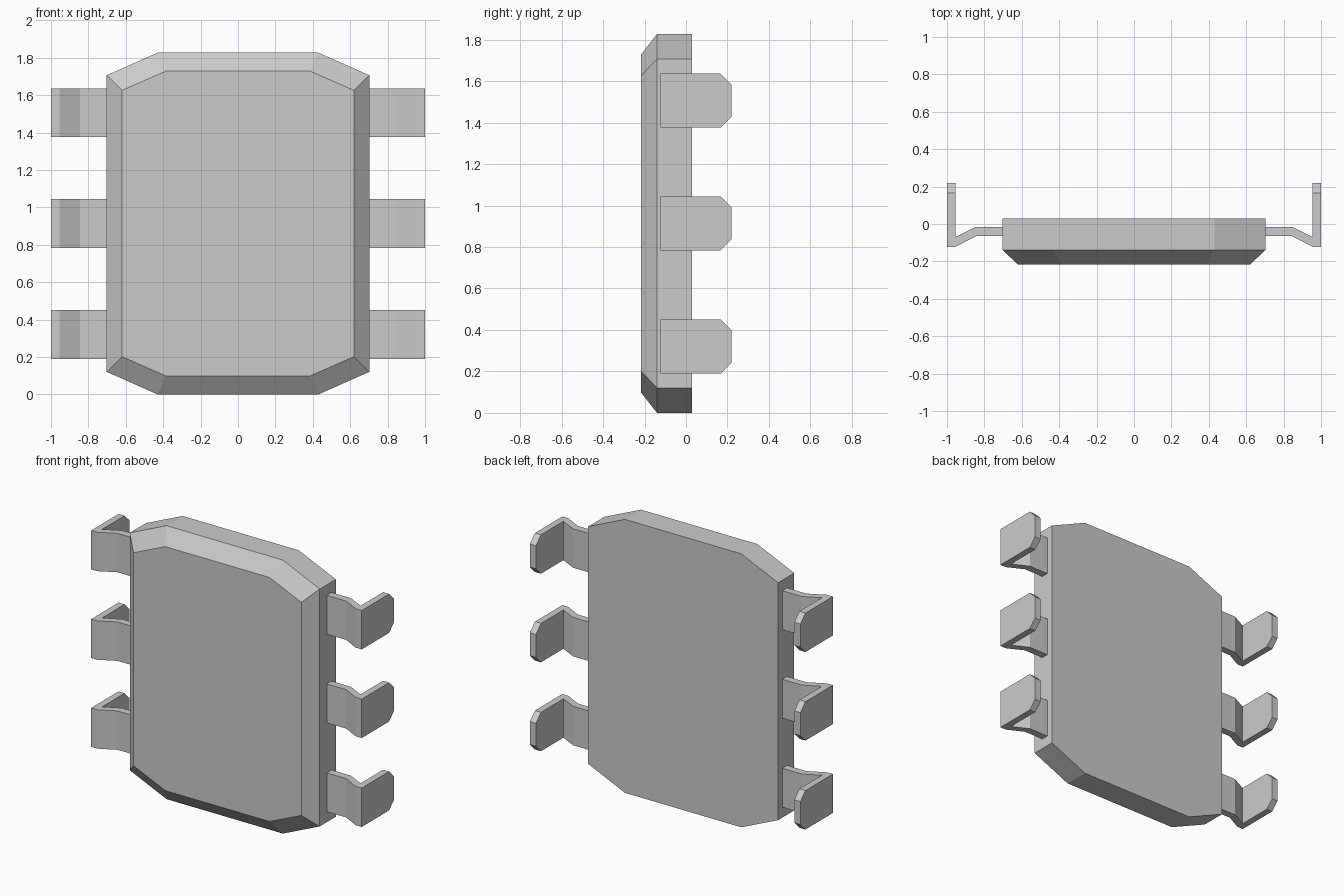
import bpy
import bmesh

cube = bpy.data.objects.get("Cube")
if cube:
    bpy.data.objects.remove(cube, do_unlink=True)

# Single flat grey
grey = bpy.data.materials.new("light_grey")
grey.use_nodes = True
colour = (0.6, 0.6, 0.6, 1)
grey.diffuse_color = colour
grey.node_tree.nodes["Principled BSDF"].inputs["Base Color"].default_value = colour


def loft(name, rings):
    """Closed flat-shaded solid through rings of equal point count."""
    bm = bmesh.new()
    loops = [[bm.verts.new(p) for p in ring] for ring in rings]
    n = len(loops[0])
    for a, b in zip(loops, loops[1:]):
        for i in range(n):
            j = (i + 1) % n
            bm.faces.new((a[i], a[j], b[j], b[i]))
    bm.faces.new(loops[0])
    bm.faces.new(loops[-1])
    bmesh.ops.remove_doubles(bm, verts=bm.verts, dist=0.0001)
    bmesh.ops.recalc_face_normals(bm, faces=bm.faces)
    mesh = bpy.data.meshes.new(name)
    bm.to_mesh(mesh)
    bm.free()
    mesh.materials.append(grey)
    obj = bpy.data.objects.new(name, mesh)
    bpy.context.collection.objects.link(obj)
    return obj


def octagon(y, x_in, x_out, z_out, z_in):
    """Upright plate outline with cut corners, centred on the body height."""
    mid = 0.9135
    quarter = [(x_out, z_in), (x_in, z_out)]
    points = quarter + [(-x, z) for x, z in reversed(quarter)]
    points += [(-x, -z) for x, z in points]
    return [(x, y, mid + z) for x, z in points]


# Body: straight slab with a sloped front rim
loft("body", [
    octagon(0.03, 0.43, 0.702, 0.9135, 0.793),
    octagon(-0.14, 0.43, 0.702, 0.9135, 0.793),
    octagon(-0.217, 0.385, 0.62, 0.815, 0.712),
])

# Bent pins: inner point, outer point and half height along the strip
sections = [
    ((0.69, -0.015), (0.69, -0.065), 0.13),
    ((0.845, -0.015), (0.845, -0.065), 0.13),
    ((0.955, -0.07), (0.955, -0.122), 0.13),
    ((0.955, -0.07), (1.0, -0.122), 0.13),
    ((0.955, 0.167), (1.0, 0.167), 0.13),
    ((0.955, 0.22), (1.0, 0.22), 0.077),
]
for label, z in (("lower", 0.32), ("middle", 0.914), ("upper", 1.506)):
    rings = [[(*a, z - h), (*b, z - h), (*b, z + h), (*a, z + h)]
             for a, b, h in sections]
    pins = loft(label + "_pins", rings)
    pins.modifiers.new("Mirror", 'MIRROR')
